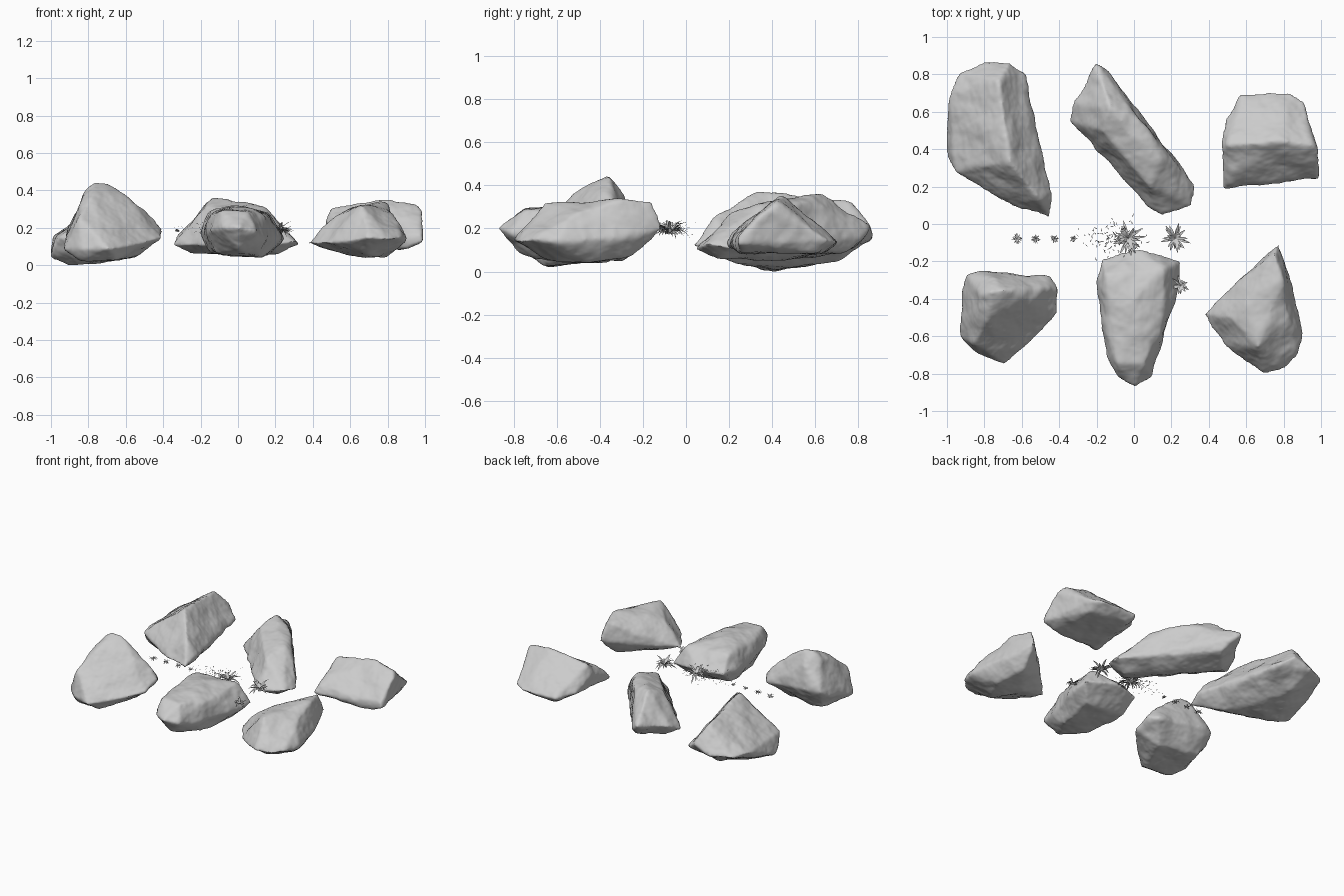
import bpy, bmesh, math, random
from mathutils import Vector, noise

if "Cube" in bpy.data.objects:
    bpy.data.objects.remove(bpy.data.objects["Cube"])

random.seed(4)


def add_object(name, bm):
    mesh = bpy.data.meshes.new(name)
    bm.to_mesh(mesh)
    bm.free()
    obj = bpy.data.objects.new(name, mesh)
    bpy.context.collection.objects.link(obj)
    return obj


def rock(name, corners, seed):
    """Chiselled boulder: hull of its corner points, softened and roughened."""
    bm = bmesh.new()
    for c in corners:
        bm.verts.new(c)
    hull = bmesh.ops.convex_hull(bm, input=bm.verts[:])
    loose = {g for g in hull["geom_interior"] + hull["geom_unused"]
             if isinstance(g, bmesh.types.BMVert)}
    bmesh.ops.delete(bm, geom=list(loose), context='VERTS')
    bmesh.ops.recalc_face_normals(bm, faces=bm.faces[:])
    obj = add_object(name, bm)
    remesh = obj.modifiers.new("remesh", 'REMESH')
    remesh.mode = 'VOXEL'
    remesh.voxel_size = 0.011
    smooth = obj.modifiers.new("smooth", 'SMOOTH')
    smooth.factor = 0.5
    smooth.iterations = 8
    graph = bpy.context.evaluated_depsgraph_get()
    mesh = bpy.data.meshes.new_from_object(obj.evaluated_get(graph))
    obj.modifiers.clear()
    obj.data = mesh

    # weathered surface: broad dents plus fine roughness
    offset = Vector((seed * 3.1, seed * 1.7, seed * 2.3))
    moved = []
    for v in mesh.vertices:
        p = v.co + offset
        broad = noise.noise(p * 7)
        fine = noise.fractal(p * 16, 0.9, 2.0, 3)
        moved.append(v.co + v.normal * (0.013 * broad + 0.004 * fine))

    # fit back to the size given by the corners
    for axis in range(3):
        lo, hi = min(c[axis] for c in corners), max(c[axis] for c in corners)
        a, b = min(p[axis] for p in moved), max(p[axis] for p in moved)
        for p in moved:
            p[axis] = lo + (p[axis] - a) * (hi - lo) / (b - a)
    for v, p in zip(mesh.vertices, moved):
        v.co = p
    for poly in mesh.polygons:
        poly.use_smooth = True
    return obj


def blade(bm, base, angle, length, width, rise, droop):
    """One arching leaf, widest in the middle and pointed at the tip."""
    out = Vector((math.cos(angle), math.sin(angle), 0))
    side = Vector((-out.y, out.x, 0))
    rows = []
    for i in range(6):
        t = i / 5
        mid = base + out * length * t + Vector((0, 0, rise * t - droop * t * t))
        w = width * (0.3 + 2.2 * t) * (1 - t) + 0.0004
        rows.append([bm.verts.new(mid - side * w),
                     bm.verts.new(mid - Vector((0, 0, w * 0.4))),
                     bm.verts.new(mid + side * w)])
    for a, b in zip(rows, rows[1:]):
        for k in range(2):
            bm.faces.new((a[k], a[k + 1], b[k + 1], b[k]))


def tuft(name, center, radius, count, width, height):
    bm = bmesh.new()
    for i in range(count):
        angle = i * 2.4 + random.uniform(-0.3, 0.3)
        length = radius * random.uniform(0.5, 1.0)
        rise = height * random.uniform(0.6, 1.8)
        blade(bm, Vector(center), angle, length, width, rise, rise * random.uniform(0.4, 1.3))
    obj = add_object(name, bm)
    for poly in obj.data.polygons:
        poly.use_smooth = True


# back row of rocks: outline corners, ridge corners, underside corners
rock("back_left_rock", [
    (-.80, .86, .15), (-.66, .865, .2), (-.58, .80, .14), (-.52, .48, .12),
    (-.44, .13, .16), (-.455, .04, .12), (-.62, .08, .12), (-.83, .21, .12),
    (-.95, .28, .15), (-1.0, .40, .04), (-.98, .70, .16), (-.92, .82, .15),
    (-.66, .33, .37), (-.72, .76, .32), (-.52, .15, .27), (-.85, .55, .24),
    (-.9, .4, 0), (-.65, .4, .02), (-.75, .7, .05), (-.55, .2, .05)], 1)
rock("back_middle_rock", [
    (-.20, .855, .2), (-.15, .82, .15), (.04, .56, .12), (.17, .37, .12),
    (.25, .30, .11), (.32, .21, .1), (.30, .09, .12), (.14, .05, .1),
    (.07, .09, .1), (-.13, .35, .1), (-.34, .55, .1), (-.32, .64, .15),
    (-.13, .63, .36), (-.03, .5, .35), (.13, .35, .31), (.025, .56, .32),
    (.16, .37, .28), (.25, .29, .19), (.08, .2, .26), (-.1, .4, .27), (-.17, .5, .31),
    (-.25, .6, .05), (0, .4, .05), (.2, .15, .05), (-.12, .75, .08)], 2)
rock("back_right_rock", [
    (.57, .69, .13), (.83, .70, .13), (.91, .65, .14), (.99, .24, .12),
    (.48, .19, .12), (.49, .56, .14), (.47, .40, .24), (.5, .42, .3),
    (.65, .43, .34), (.8, .44, .35), (.95, .42, .32), (.985, .38, .29),
    (.98, .24, .16), (.5, .21, .17),
    (.55, .25, .08), (.9, .25, .08), (.88, .6, .08), (.6, .64, .08)], 3)

# front row of rocks
rock("front_left_rock", [
    (-.89, -.27, .2), (-.8, -.25, .2), (-.45, -.28, .15), (-.41, -.35, .18),
    (-.41, -.47, .14), (-.48, -.56, .12), (-.63, -.68, .1), (-.69, -.745, .08),
    (-.85, -.68, .08), (-.93, -.6, .08), (-.92, -.35, .15),
    (-.82, -.38, .39), (-.76, -.36, .44), (-.69, -.35, .43), (-.58, -.4, .34),
    (-.78, -.5, .36), (-.85, -.63, .25), (-.75, -.28, .34), (-.47, -.34, .25),
    (-.85, -.35, .05), (-.85, -.62, .02), (-.55, -.4, .04), (-.65, -.65, .02)], 4)
rock("front_middle_rock", [
    (-.17, -.19, .17), (.03, -.14, .18), (.245, -.2, .14), (.24, -.28, .14),
    (.19, -.45, .14), (.13, -.69, .15), (.085, -.82, .18), (0, -.865, .2),
    (-.09, -.82, .2), (-.15, -.7, .18), (-.2, -.3, .17),
    (-.15, -.28, .28), (.15, -.25, .28), (-.09, -.74, .29), (.06, -.74, .29),
    (0, -.4, .32), (.16, -.38, .27), (-.14, -.6, .26), (.13, -.6, .26),
    (-.15, -.3, .07), (.16, -.3, .05), (.11, -.58, .04), (-.12, -.6, .06), (0, -.77, .08)], 5)
rock("front_right_rock", [
    (.78, -.115, .2), (.84, -.32, .15), (.88, -.45, .15), (.9, -.59, .14),
    (.88, -.7, .15), (.82, -.765, .14), (.7, -.795, .15), (.59, -.72, .13),
    (.49, -.64, .12), (.38, -.48, .12), (.43, -.43, .13), (.57, -.31, .14),
    (.72, -.21, .16), (.76, -.16, .33), (.62, -.42, .31), (.7, -.5, .32),
    (.8, -.3, .34), (.67, -.65, .32), (.53, -.5, .27), (.84, -.5, .28),
    (.75, -.25, .08), (.6, -.45, .05), (.8, -.45, .04), (.7, -.65, .06)], 6)

# leafy plants between the rocks
tuft("large_plant", (-.03, -.075, .18), .10, 32, .010, .065)
tuft("medium_plant", (.22, -.075, .18), .09, 26, .010, .06)
tuft("small_plant", (.25, -.33, .18), .06, 14, .008, .04)

# row of grass sprigs, shrinking to the right
for i, r in enumerate((.032, .028, .026, .02)):
    tuft(f"grass_sprig_{i + 1}", (-.625 + .1 * i, -.08, .18), r, 30, .0022, .02)

# loose scattered leaves around the large plant
bm = bmesh.new()
for _ in range(130):
    spot = Vector((random.gauss(-.09, .08), random.gauss(-.075, .045), random.uniform(.17, .23)))
    blade(bm, spot, random.uniform(0, 6.28), random.uniform(.008, .022), .002, .006, .003)
add_object("scattered_leaves", bm)
